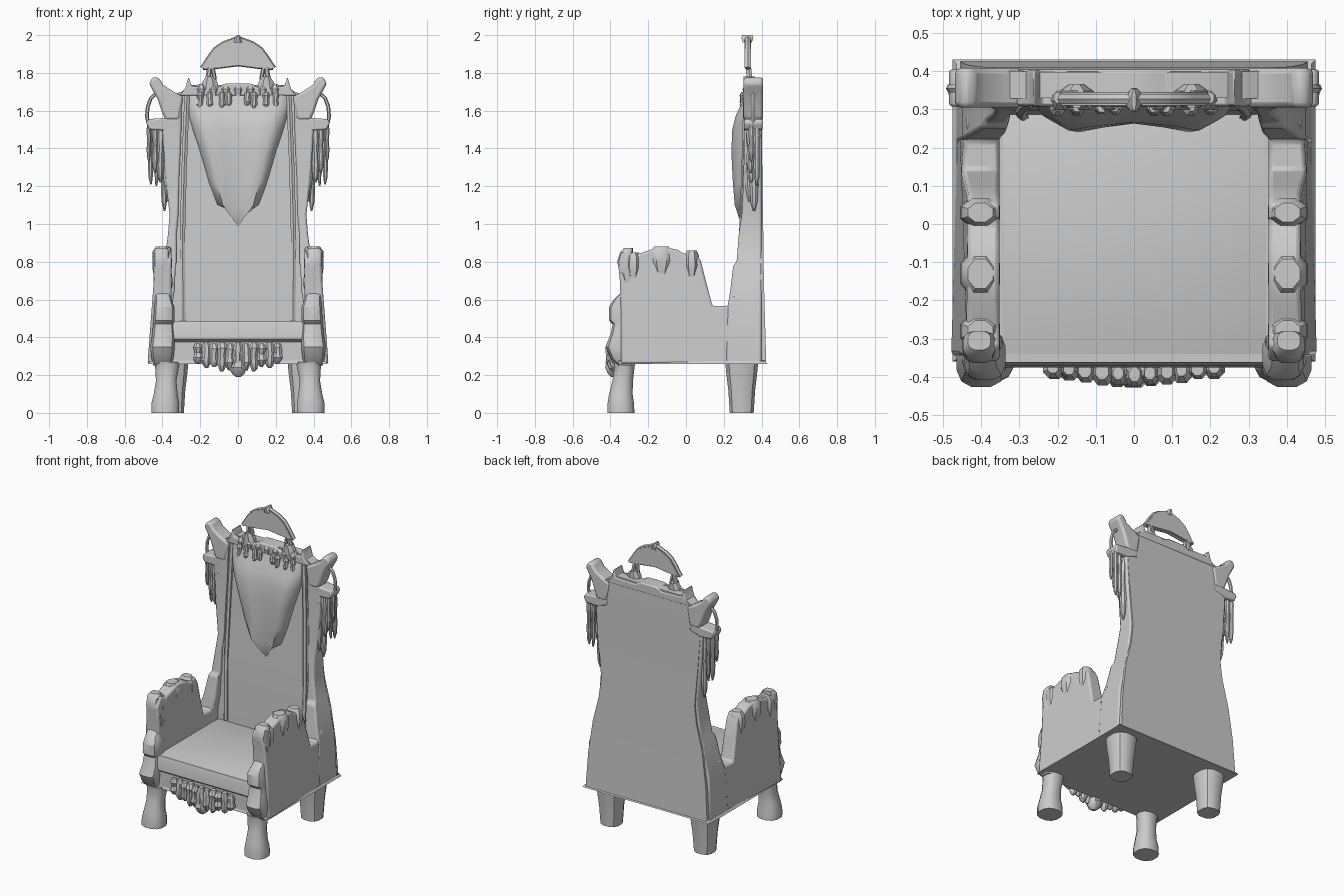
import bpy, bmesh, math, random

random.seed(4)


def finish(name, bm, mirror=False, bevel=0.0, angle=35):
    """Turn a bmesh into a named object, optionally mirrored and bevelled."""
    bmesh.ops.recalc_face_normals(bm, faces=bm.faces)
    me = bpy.data.meshes.new(name)
    bm.to_mesh(me)
    bm.free()
    ob = bpy.data.objects.new(name, me)
    bpy.context.collection.objects.link(ob)
    if bevel:
        m = ob.modifiers.new("bevel", 'BEVEL')
        m.width = bevel
        m.segments = 2
        m.limit_method = 'ANGLE'
    if mirror:
        ob.modifiers.new("mirror", 'MIRROR')
    bpy.context.view_layer.objects.active = ob
    ob.select_set(True)
    bpy.ops.object.shade_smooth_by_angle(angle=math.radians(angle))
    ob.select_set(False)
    return ob


def add_loft(bm, rings):
    """Skin a stack of closed rings and cap both ends."""
    vs = [[bm.verts.new(p) for p in r] for r in rings]
    n = len(vs[0])
    for a, b in zip(vs, vs[1:]):
        for i in range(n):
            j = (i + 1) % n
            bm.faces.new((a[i], a[j], b[j], b[i]))
    bm.faces.new(vs[0][::-1])
    bm.faces.new(vs[-1])


def ring(z, cx, cy, rx, ry, n=12, power=1.0):
    pts = []
    for i in range(n):
        a = 2 * math.pi * (i + 0.5) / n
        c, s = math.cos(a), math.sin(a)
        pts.append((cx + rx * math.copysign(abs(c) ** power, c),
                    cy + ry * math.copysign(abs(s) ** power, s), z))
    return pts


def rect(z, x0, x1, y0, y1):
    return [(x0, y0, z), (x1, y0, z), (x1, y1, z), (x0, y1, z)]


def prism(name, outline, lo, hi, axis, **kw):
    """Extrude a 2D outline along x (outline is y,z) or y (outline is x,z)."""
    bm = bmesh.new()
    place = (lambda d, p: (d, p[0], p[1])) if axis == 'x' else (lambda d, p: (p[0], d, p[1]))
    add_loft(bm, [[place(d, p) for p in outline] for d in (lo, hi)])
    return finish(name, bm, **kw)


def add_drop(bm, x, y, top, bottom, r, ry=None):
    """A carved drop: narrow neck, swelling middle, blunt tip."""
    ry = ry or r
    rows = []
    for t, k in ((0, .55), (.2, 1), (.45, .75), (.7, .95), (.9, .65), (1, .25)):
        j = random.uniform(.85, 1.12)
        rows.append(ring(top + (bottom - top) * t, x + random.uniform(-.1, .1) * r, y,
                         r * k * j, ry * k * j, 8))
    add_loft(bm, rows)


def add_tube(bm, pts, r):
    """Square-ish bar following points that lie in the x,z plane."""
    rows = []
    for i, (x, y, z) in enumerate(pts):
        a, b = pts[max(i - 1, 0)], pts[min(i + 1, len(pts) - 1)]
        dx, dz = b[0] - a[0], b[2] - a[2]
        L = math.hypot(dx, dz)
        nx, nz = -dz / L, dx / L
        rows.append([(x + nx * r * math.cos(k * math.pi / 3), y + r * 1.2 * math.sin(k * math.pi / 3),
                      z + nz * r * math.cos(k * math.pi / 3)) for k in range(6)])
    add_loft(bm, rows)


# seat box with a thin flared bottom edge
bm = bmesh.new()
add_loft(bm, [rect(.26, -.475, .475, -.36, .43), rect(.275, -.465, .465, -.355, .42),
              rect(.28, -.42, .42, -.355, .41), rect(.48, -.40, .40, -.355, .40)])
finish("seat_base", bm)
prism("front_rail", [(-.355, .375), (-.375, .39), (-.37, .455), (-.362, .483), (-.34, .483), (-.34, .375)],
      -.36, .36, 'x')
bm = bmesh.new()
add_loft(bm, [rect(.46, -.35, .35, -.355, .32), rect(.478, -.35, .35, -.355, .32),
              rect(.483, -.34, .34, -.345, .31)])
finish("seat", bm)

# legs
bm = bmesh.new()
add_loft(bm, [ring(z, cx, cy, r, ry, 12, .85) for z, cx, cy, r, ry in (
    (0, .385, -.345, .076, .074), (.05, .385, -.345, .076, .072), (.1, .383, -.345, .065, .064),
    (.17, .38, -.335, .056, .056), (.25, .375, -.325, .066, .055), (.27, .375, -.325, .07, .06))])
finish("front_leg", bm, mirror=True)
bm = bmesh.new()
add_loft(bm, [ring(z, .35, .295, r, r, 12, .8) for z, r in ((0, .065), (.12, .073), (.2, .083), (.27, .09))])
finish("back_leg", bm, mirror=True)

# arm panels, outer side leaning in toward the top
arm = [(-.345, .26), (-.345, .55), (-.35, .70), (-.36, .80), (-.32, .862), (-.27, .835), (-.20, .86), (-.13, .88),
       (-.05, .865), (0, .838), (.05, .855), (.08, .80), (.105, .70), (.14, .565), (.22, .565), (.25, .62), (.32, .62),
       (.32, .26)]
bm = bmesh.new()
outer = [(.482 - .045 * (z - .26) / .6 - .09 * (y + .17) ** 2, y, z) for y, z in arm]
add_loft(bm, [[(.352, y, z) for y, z in arm], outer])
finish("arm_panel", bm, mirror=True, bevel=.012)

# carved crest blocks along the top of each arm
bm = bmesh.new()
for y, z, ry in ((-.28, .80, .05), (-.13, .83, .07), (.03, .81, .045)):
    add_loft(bm, [ring(z - .1, .40, y, .045, ry * .6, 8), ring(z - .03, .402, y, .056, ry, 8),
                  ring(z + .025, .402, y, .054, ry * .9, 8), ring(z + .05, .402, y, .035, ry * .6, 8)])
finish("arm_top_carving", bm, mirror=True)

# scrolled front posts of the arms
bm = bmesh.new()
rows = [(.25, .40, .05, -.36), (.29, .40, .06, -.40), (.35, .40, .066, -.428), (.42, .395, .06, -.40),
        (.47, .395, .056, -.39), (.49, .392, .057, -.41), (.56, .39, .055, -.41), (.60, .395, .045, -.385),
        (.64, .40, .045, -.34), (.68, .395, .052, -.335), (.74, .40, .05, -.352), (.80, .405, .043, -.365),
        (.85, .405, .044, -.35), (.872, .405, .03, -.33)]
add_loft(bm, [ring(z, cx, (yf - .28) / 2, rx, (-.28 - yf) / 2, 12, .7) for z, cx, rx, yf in rows])
finish("arm_front_post", bm, mirror=True, angle=30)

# hanging carving under the front rail
bm = bmesh.new()
for i in range(-5, 6):
    k = 1 - abs(i) / 6
    add_drop(bm, i * .042, -.372 - .022 * k, .375 - .008 * (i % 2), .255 - .055 * k + .015 * (i % 2),
             .03, .03 + .008 * k)
add_drop(bm, 0, -.385, .36, .19, .05, .044)
finish("front_carving", bm)

# backrest slab
bm = bmesh.new()
slab = [(.26, .455, .28, .425), (.5, .44, .285, .418), (.72, .41, .29, .412), (.9, .365, .296, .41),
        (1.02, .35, .302, .408), (1.2, .365, .31, .405), (1.45, .385, .32, .402), (1.6, .37, .325, .402),
        (1.68, .36, .328, .40), (1.70, .30, .328, .40), (1.735, .25, .33, .398)]
add_loft(bm, [rect(z, -w, w, a, b) for z, w, a, b in slab])
finish("back_panel", bm)

# side jambs framing the backrest
bm = bmesh.new()
jamb = [(.26, .35, .465, .21), (.56, .35, .45, .22), (.65, .335, .425, .235), (.78, .33, .40, .25),
        (.8, .325, .39, .268), (.95, .325, .37, .28), (1.05, .315, .362, .295), (1.25, .31, .385, .305),
        (1.5, .30, .40, .308), (1.58, .30, .38, .31), (1.68, .295, .37, .312)]
add_loft(bm, [rect(z, a, b, y, .40) for z, a, b, y in jamb])
finish("back_jamb", bm, mirror=True, bevel=.01)
bm = bmesh.new()
add_loft(bm, [ring(z, x, y, .016, .016, 6) for z, x, y in
              ((.49, .29, .285), (.9, .295, .295), (1.3, .285, .31), (1.68, .27, .32))])
finish("back_bead", bm, mirror=True)

# draped cushion: raised toward its edges, V-shaped at the bottom
bm = bmesh.new()
drape = [(.985, .035, .29), (1.02, .075, .272), (1.1, .115, .258), (1.22, .16, .248), (1.38, .205, .24),
         (1.5, .245, .245), (1.57, .265, .262), (1.63, .28, .29), (1.7, .285, .315)]
across = [(-1, 0), (-.9, .7), (-.7, 1), (-.4, .87), (0, .76), (.4, .87), (.7, 1), (.9, .7), (1, 0)]
rings = []
for z, w, yf in drape:
    front = [(w * u, .335 - (.335 - yf) * h, z + (.12 * u * u if z < 1.1 else 0) * (1.1 - z) / .12)
             for u, h in across]
    rings.append(front + [(w, .36, front[-1][2]), (-w, .36, front[0][2])])
add_loft(bm, rings)
finish("back_cushion", bm, angle=50)

# top rail and the row of drops below it
prism("top_rail", [(-.31, 1.68), (-.28, 1.715), (-.262, 1.78), (-.245, 1.73), (-.1, 1.725), (-.06, 1.745), (.06, 1.745),
                   (.1, 1.725), (.245, 1.73), (.262, 1.78), (.28, 1.715), (.31, 1.68)], .308, .405, 'y', bevel=.008)
bm = bmesh.new()
for x in (.05, .085, .15, .2):
    for s in (-1, 1):
        add_drop(bm, x * s, .305, 1.70, 1.605 + .02 * (x < .06), .02, .022)
for i in range(-3, 4):
    add_loft(bm, [ring(z, i * .065, .33, r, r, 8) for z, r in ((1.68, .026), (1.715, .034), (1.74, .016))])
finish("top_rail_carving", bm)

# flared corner ears, capitals and looped handles
prism("corner_ear", [(.29, 1.675), (.34, 1.70), (.395, 1.735), (.42, 1.775), (.45, 1.778), (.472, 1.745), (.45, 1.705),
                     (.425, 1.66), (.405, 1.60), (.385, 1.55), (.31, 1.55)], .305, .408, 'y',
      mirror=True, bevel=.014)
prism("corner_capital", [(.31, 1.52), (.39, 1.495), (.47, 1.50), (.486, 1.535), (.475, 1.555), (.41, 1.56), (.31, 1.57)],
      .308, .405, 'y', mirror=True, bevel=.008)
bm = bmesh.new()
add_tube(bm, [(.435, .355, 1.69), (.462, .355, 1.665), (.478, .355, 1.62), (.482, .355, 1.57), (.474, .355, 1.53)], .01)
finish("corner_loop", bm, mirror=True)

# hanging tassels down both sides of the backrest
bm = bmesh.new()
for x, y, bottom, r in ((.472, .345, 1.33, .014), (.462, .375, 1.21, .017), (.44, .34, 1.27, .018),
                        (.432, .375, 1.2, .017), (.41, .345, 1.22, .022), (.39, .36, 1.07, .022),
                        (.375, .335, 1.12, .022)):
    add_drop(bm, x, y, 1.535, bottom, r, r * 1.25)
finish("side_tassels", bm, mirror=True)

# crest on top: arched plate, rim moulding and little supports
half = [(.19, 1.825), (.172, 1.85), (.15, 1.885), (.12, 1.925), (.075, 1.955), (.03, 1.972)]
top = half + [(0, 1.985)] + [(-x, z) for x, z in half[::-1]]
prism("crest_plate", top + [(-.12, 1.83), (0, 1.845), (.12, 1.83)], .31, .345, 'y')
bm = bmesh.new()
add_tube(bm, [(x, .327, z) for x, z in top], .013)
add_tube(bm, [(-.185, .327, 1.825), (-.1, .327, 1.832), (0, .327, 1.845), (.1, .327, 1.832), (.185, .327, 1.825)], .01)
add_loft(bm, [ring(z, 0, .325, r, ry, 8) for z, r, ry in ((1.96, .03, .025), (1.985, .018, .034), (2.0, .006, .03))])
finish("crest_rim", bm)
bm = bmesh.new()
add_tube(bm, [(.165, .335, 1.71), (.168, .335, 1.745), (.155, .335, 1.79), (.15, .33, 1.83)], .014)
add_tube(bm, [(.125, .335, 1.71), (.125, .335, 1.78), (.135, .33, 1.83)], .011)
add_loft(bm, [ring(z, .15, .335, r, .034, 8) for z, r in ((1.715, .05), (1.75, .045), (1.78, .02))])
finish("crest_support", bm, mirror=True)
